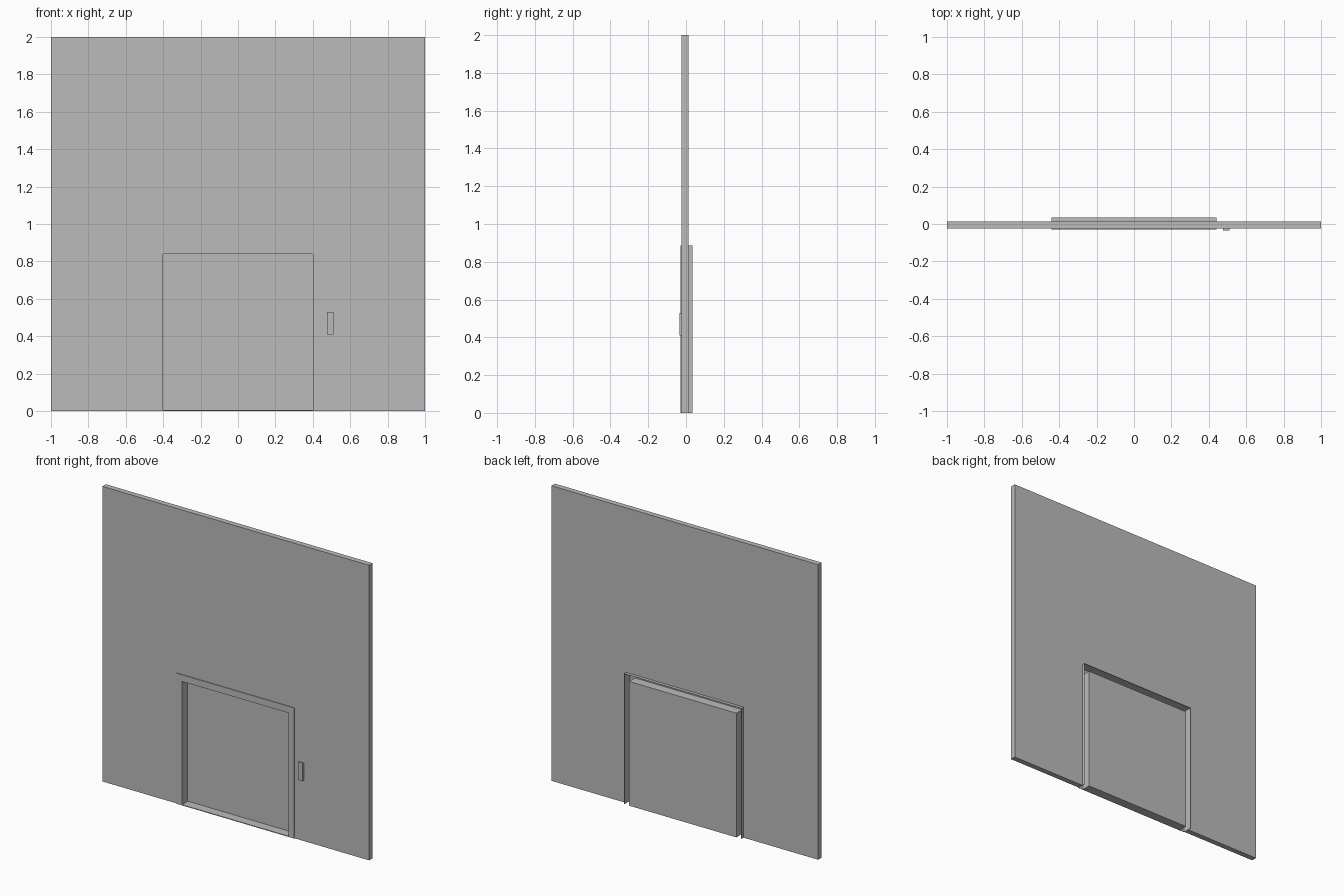
import bpy
import bmesh

default = bpy.data.objects.get("Cube")
if default:
    bpy.data.objects.remove(default, do_unlink=True)

grey = bpy.data.materials.new("plain grey")
grey.use_nodes = True
grey.diffuse_color = (0.5, 0.5, 0.5, 1)
grey.node_tree.nodes["Principled BSDF"].inputs["Base Color"].default_value = (0.5, 0.5, 0.5, 1)

WALL_Y = (-0.024, 0.013)
FRAME_Y = (-0.029, 0.035)
OUTER = (0.44, 0.885)   # frame half width, height
INNER = (0.40, 0.84)    # doorway half width, height
SKIN = 0.002


def finish(name, bm):
    bmesh.ops.recalc_face_normals(bm, faces=bm.faces)
    mesh = bpy.data.meshes.new(name)
    bm.to_mesh(mesh)
    bm.free()
    mesh.materials.append(grey)
    obj = bpy.data.objects.new(name, mesh)
    bpy.context.collection.objects.link(obj)
    return obj


def box(name, xs, ys, zs):
    bm = bmesh.new()
    bmesh.ops.create_cube(bm, size=1)
    for v in bm.verts:
        v.co = [r[0] if c < 0 else r[1] for c, r in zip(v.co, (xs, ys, zs))]
    return finish(name, bm)


def arch(name, outer, inner, ys):
    """Solid doorway-shaped surround, open at the floor."""
    (a, h), (b, k) = outer, inner
    outline = [(-a, 0), (-a, h), (a, h), (a, 0), (b, 0), (b, k), (-b, k), (-b, 0)]
    bm = bmesh.new()
    face = bm.faces.new([bm.verts.new((x, ys[0], z)) for x, z in outline])
    ext = bmesh.ops.extrude_face_region(bm, geom=[face])["geom"]
    bmesh.ops.translate(bm, vec=(0, ys[1] - ys[0], 0),
                        verts=[g for g in ext if isinstance(g, bmesh.types.BMVert)])
    # keep the starting cap so the solid is closed
    if not face.is_valid:
        bm.faces.new([v for v in bm.verts if abs(v.co.y - ys[0]) < 1e-6])
    return finish(name, bm)


def grown(size, d):
    return (size[0] + d, size[1] + d)


# Wall with the doorway left open
arch("wall", (1.0, 2.0), OUTER, WALL_Y)

# Hollow door frame: front trim, outer casing and inner lining, open at the back
arch("frame_front_trim", OUTER, INNER, (FRAME_Y[0], FRAME_Y[0] + SKIN))
arch("frame_outer_casing", OUTER, grown(OUTER, -SKIN), FRAME_Y)
arch("frame_inner_lining", grown(INNER, SKIN), INNER, FRAME_Y)

# Door panel at the back of the recess, and the sill in front of it
w, h = INNER
box("door_panel", (-w, w), (FRAME_Y[1] - SKIN, FRAME_Y[1]), (0, h))
box("door_sill", (-w, w), FRAME_Y, (0, 0.005))

# Wall button beside the door
box("door_button", (0.475, 0.51), (-0.035, WALL_Y[0]), (0.41, 0.53))
